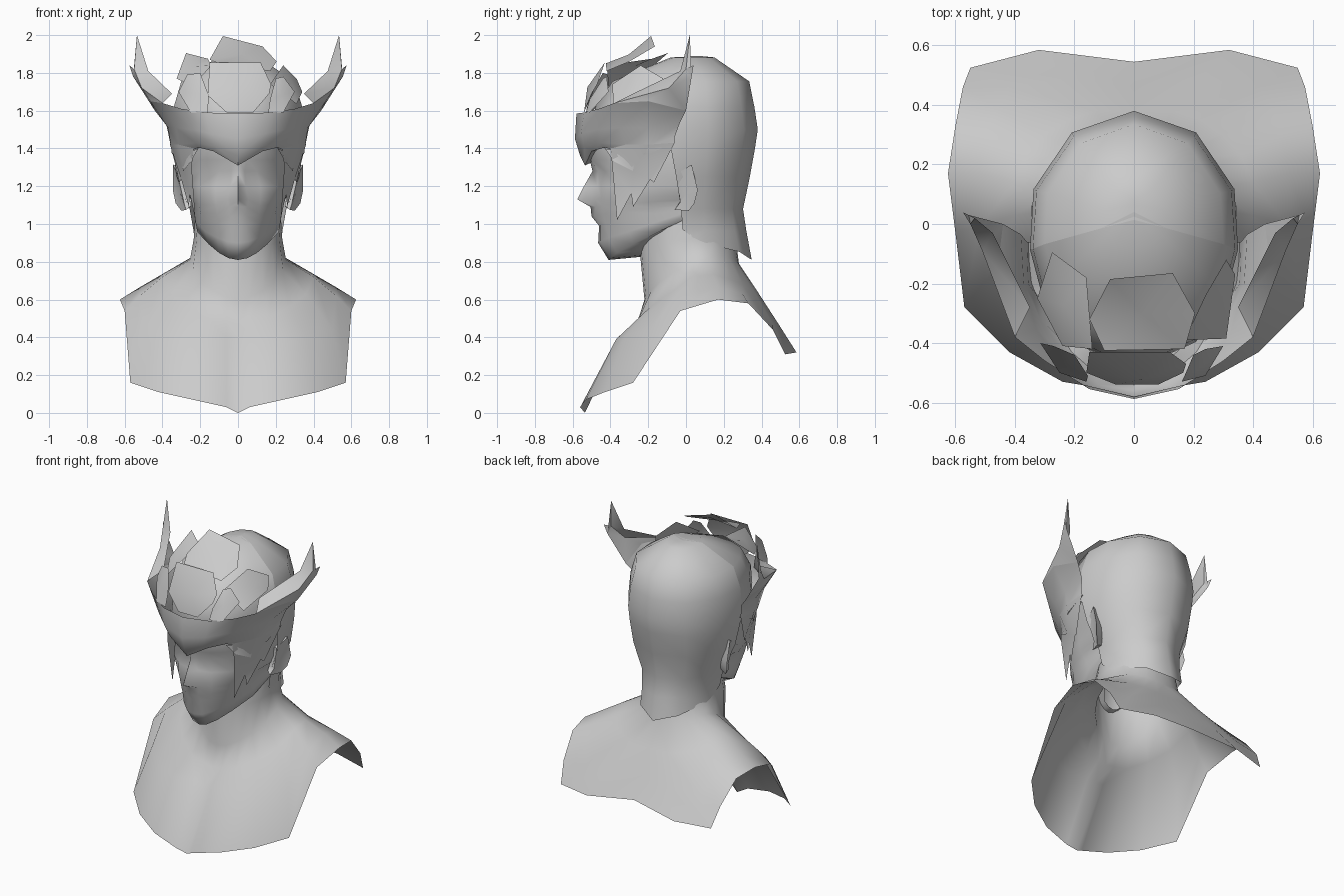
import bpy, bmesh, math

grey = bpy.data.materials.new("plain_grey")
grey.diffuse_color = (0.6, 0.6, 0.6, 1)


def build(name, verts, faces, mirror=False, angle=50):
    """Make a mesh object, optionally mirrored across x, smooth except sharp edges."""
    me = bpy.data.meshes.new(name)
    me.from_pydata(verts, [], faces)
    bm = bmesh.new()
    bm.from_mesh(me)
    if mirror:
        bmesh.ops.mirror(bm, geom=bm.verts[:] + bm.edges[:] + bm.faces[:],
                         axis='X', merge_dist=0.0005)
    bmesh.ops.remove_doubles(bm, verts=bm.verts[:], dist=0.0005)
    bmesh.ops.recalc_face_normals(bm, faces=bm.faces[:])
    bm.to_mesh(me)
    bm.free()
    me.materials.append(grey)
    ob = bpy.data.objects.new(name, me)
    bpy.context.collection.objects.link(ob)
    bpy.ops.object.select_all(action='DESELECT')
    ob.select_set(True)
    bpy.context.view_layer.objects.active = ob
    bpy.ops.object.shade_smooth_by_angle(angle=math.radians(angle))
    return ob


def loft(name, rows, mirror=True, angle=50):
    """Join equal-length rows of points into a sheet."""
    n = len(rows[0])
    verts = [p for r in rows for p in r]
    faces = [(i * n + k, i * n + k + 1, (i + 1) * n + k + 1, (i + 1) * n + k)
             for i in range(len(rows) - 1) for k in range(n - 1)]
    return build(name, verts, faces, mirror, angle)


def fan(name, pts, bulge=(0, 0, 0), mirror=False):
    """Plate: outline joined to a slightly raised centre."""
    n = len(pts)
    c = tuple(sum(p[a] for p in pts) / n + bulge[a] for a in range(3))
    build(name, list(pts) + [c], [(i, (i + 1) % n, n) for i in range(n)], mirror)


# Chest and shoulder sheet with the neck, from the outer hem inwards
hem = [(0, -.535, 0), (.06, -.56, .03), (.24, -.53, .07), (.42, -.43, .11),
       (.57, -.28, .16), (.60, -.03, .54), (.625, .17, .60), (.60, .33, .58),
       (.575, .46, .44), (.55, .525, .31), (.32, .585, .32), (0, .545, .36)]
slope = [(0, -.35, .39), (.06, -.36, .40), (.21, -.37, .39), (.36, -.32, .41),
         (.50, -.19, .44), (.52, -.01, .62), (.52, .17, .665), (.50, .30, .63),
         (.46, .39, .54), (.42, .46, .47), (.22, .49, .47), (0, .46, .49)]
collar = [(0, -.26, .47), (.06, -.26, .48), (.16, -.25, .50), (.27, -.19, .56),
          (.36, -.09, .63), (.40, .03, .72), (.40, .14, .735), (.36, .23, .71),
          (.30, .30, .68), (.22, .35, .66), (.13, .38, .64), (0, .38, .64)]
neck_angles = [0, 14, 32, 50, 70, 94, 112, 128, 142, 154, 166, 180]
base_z = [.60, .61, .65, .70, .75, .81, .83, .83, .82, .81, .80, .79]


def neck_row(rx, ry, cy, zs):
    return [(rx * math.sin(math.radians(a)), cy - ry * math.cos(math.radians(a)), z)
            for a, z in zip(neck_angles, zs)]


loft("chest_and_neck", [hem, slope, collar,
                        neck_row(.255, .25, .03, base_z),
                        neck_row(.235, .25, .005, [.86 + .012 * k for k in range(12)]),
                        neck_row(.225, .22, .02, [1.08] * 12)], angle=70)

# Face: height, rise of the jaw towards the ear, then x, y pairs from centre to ear
face = [
    (1.44, 0, 0, -.51, .06, -.505, .13, -.47, .20, -.40, .28, -.2, .32, .02),
    (1.34, 0, 0, -.51, .05, -.50, .13, -.47, .205, -.395, .28, -.2, .325, .02),
    (1.28, 0, 0, -.495, .035, -.465, .10, -.43, .20, -.375, .27, -.2, .32, .03),
    (1.20, 0, 0, -.54, .04, -.47, .12, -.45, .21, -.37, .265, -.2, .30, .03),
    (1.13, .02, 0, -.575, .055, -.48, .12, -.45, .21, -.35, .255, -.2, .27, .03),
    (1.09, .04, 0, -.505, .05, -.48, .115, -.445, .205, -.34, .245, -.19, .25, .03),
    (1.04, .07, 0, -.50, .045, -.485, .11, -.44, .20, -.33, .235, -.18, .24, .03),
    (.99, .10, 0, -.46, .045, -.455, .11, -.425, .19, -.32, .23, -.17, .235, .03),
    (.90, .17, 0, -.465, .055, -.455, .11, -.41, .175, -.30, .225, -.16, .235, .03),
    (.81, .23, 0, -.41, .05, -.40, .10, -.365, .155, -.28, .215, -.15, .23, .03),
]
face.append((.83, .2, 0, -.2, .03, -.2, .06, -.2, .09, -.17, .14, -.1, .18, 0))
loft("face", [[(r[2 + 2 * k], r[3 + 2 * k], r[0] + r[1] * (k / 5) ** 2)
               for k in range(6)] for r in face], angle=75)

# Skull and nape: height, half width, front depth, back depth, rise towards the ear
skull = [(1.889, 0, -.08, .08, 0), (1.882, .11, .08, .15, 0), (1.755, .305, .39, .335, 0),
         (1.62, .345, .48, .362, 0), (1.5, .355, .49, .38, 0), (1.4, .35, .46, .365, 0),
         (1.25, .33, .3, .338, 0), (1.08, .26, .15, .302, 0), (.96, .24, .1, .32, .01),
         (.81, .235, -.2, .348, .12)]


def skull_row(angles, z, rx, front, back, rise):
    row = []
    for a in angles:
        s, c = math.sin(math.radians(a)), math.cos(math.radians(a))
        row.append((rx * s, c * (back if c > 0 else front), z + rise * min(a, 100) / 100))
    return row


loft("skull_back", [skull_row((0, 36, 72, 100), *r) for r in skull], angle=80)
loft("skull_front", [skull_row((100, 120, 144, 180), *r) for r in skull[:6]], angle=80)

# Ears: raised rim around a lower root
rim = [(.32, -.05, 1.265), (.345, .03, 1.315), (.345, .062, 1.18), (.33, .045, 1.11),
       (.30, .015, 1.07), (.275, -.06, 1.075), (.285, -.03, 1.11)]
root = [(.25, p[1] * .6 - .01, 1.18 + (p[2] - 1.18) * .8) for p in rim]
loft("ear", [root + root[:1], rim + rim[:1]])
fan("ear_bowl", rim, (-.01, 0, 0), mirror=True)

# Crown band with a turned-in brow ledge
ledge = [(0, -.48, 1.335), (.12, -.45, 1.40), (.19, -.39, 1.41), (.25, -.30, 1.38),
         (.31, -.2, 1.38), (.33, -.07, 1.44)]
brow = [(0, -.535, 1.31), (.13, -.50, 1.385), (.21, -.43, 1.405), (.30, -.28, 1.365),
        (.35, -.2, 1.37), (.355, -.06, 1.43)]
ridge = [(0, -.56, 1.36), (.12, -.54, 1.41), (.225, -.45, 1.43), (.315, -.32, 1.42),
         (.355, -.2, 1.41), (.36, -.06, 1.46)]
middle = [(0, -.588, 1.45), (.15, -.555, 1.48), (.25, -.47, 1.50), (.33, -.35, 1.51),
          (.37, -.2, 1.51), (.38, -.035, 1.53)]
top = [(0, -.58, 1.585), (.17, -.54, 1.59), (.30, -.46, 1.61), (.40, -.38, 1.64),
       (.465, -.2, 1.65), (.44, 0, 1.60)]
loft("crown_band", [ledge, brow, ridge, middle, top], angle=45)

# Crown wings: outer blade and the tall feather inside it
blade = [(.40, -.38, 1.64), (.465, -.2, 1.65), (.44, 0, 1.60), (.51, -.09, 1.72),
         (.555, .03, 1.78), (.575, .04, 1.84), (.55, 0, 1.82), (.535, .02, 2.0),
         (.475, -.03, 1.81), (.35, -.28, 1.69)]
build("crown_wing", blade, [(0, 1, 3), (1, 2, 3), (2, 4, 3), (3, 4, 6), (4, 5, 6),
                            (4, 7, 6), (6, 7, 8), (3, 6, 8), (3, 8, 9), (0, 3, 9)],
      True, 35)

# Jagged cheek guards hanging from the band
guard = [(.235, -.40, 1.41), (.245, -.39, 1.30), (.225, -.365, 1.02), (.255, -.29, 1.16),
         (.26, -.28, 1.09), (.30, -.19, 1.235), (.31, -.17, 1.22), (.36, -.06, 1.43),
         (.36, -.2, 1.42), (.315, -.32, 1.42), (.285, -.28, 1.28)]
build("cheek_guard", guard, [(0, 1, 10, 9), (1, 2, 3), (1, 3, 10), (3, 4, 5),
                             (3, 5, 10), (5, 6, 7), (5, 7, 8), (10, 5, 8), (9, 10, 8)],
      True, 40)
# Short temple flap beside each eye
fan("temple_flap", [(.21, -.43, 1.40), (.305, -.275, 1.365), (.29, -.28, 1.28),
                    (.25, -.38, 1.33)], mirror=True)

# Broken plates rising behind the band
fan("front_plate", [(-.15, -.43, 1.855), (.12, -.43, 1.855), (.175, -.47, 1.74),
                    (.165, -.50, 1.69), (.08, -.54, 1.59), (-.06, -.54, 1.59),
                    (-.16, -.50, 1.68)], (0, -.035, .01))
fan("top_plate", [(-.08, -.185, 1.995), (.13, -.165, 1.94), (.205, -.30, 1.86),
                  (.17, -.42, 1.81), (-.10, -.425, 1.85), (-.15, -.32, 1.87)], (0, 0, .01))
fan("left_upper_plate", [(-.275, -.095, 1.905), (-.16, -.18, 1.875), (-.14, -.42, 1.84),
                         (-.24, -.41, 1.73), (-.325, -.25, 1.77)], (-.01, 0, .01))
fan("left_lower_plate", [(-.315, -.40, 1.70), (-.27, -.41, 1.79), (-.20, -.44, 1.80),
                         (-.155, -.51, 1.68), (-.16, -.53, 1.59), (-.25, -.50, 1.59)],
    (-.01, -.01, 0))
fan("right_lower_plate", [(.16, -.53, 1.59), (.17, -.51, 1.66), (.20, -.44, 1.77),
                          (.24, -.42, 1.78), (.30, -.41, 1.70), (.24, -.51, 1.59)],
    (.01, -.01, 0))
fan("right_upper_plate", [(.17, -.39, 1.74), (.24, -.24, 1.84), (.31, -.12, 1.77),
                          (.34, -.17, 1.70), (.31, -.385, 1.635)], (.015, 0, .01))
